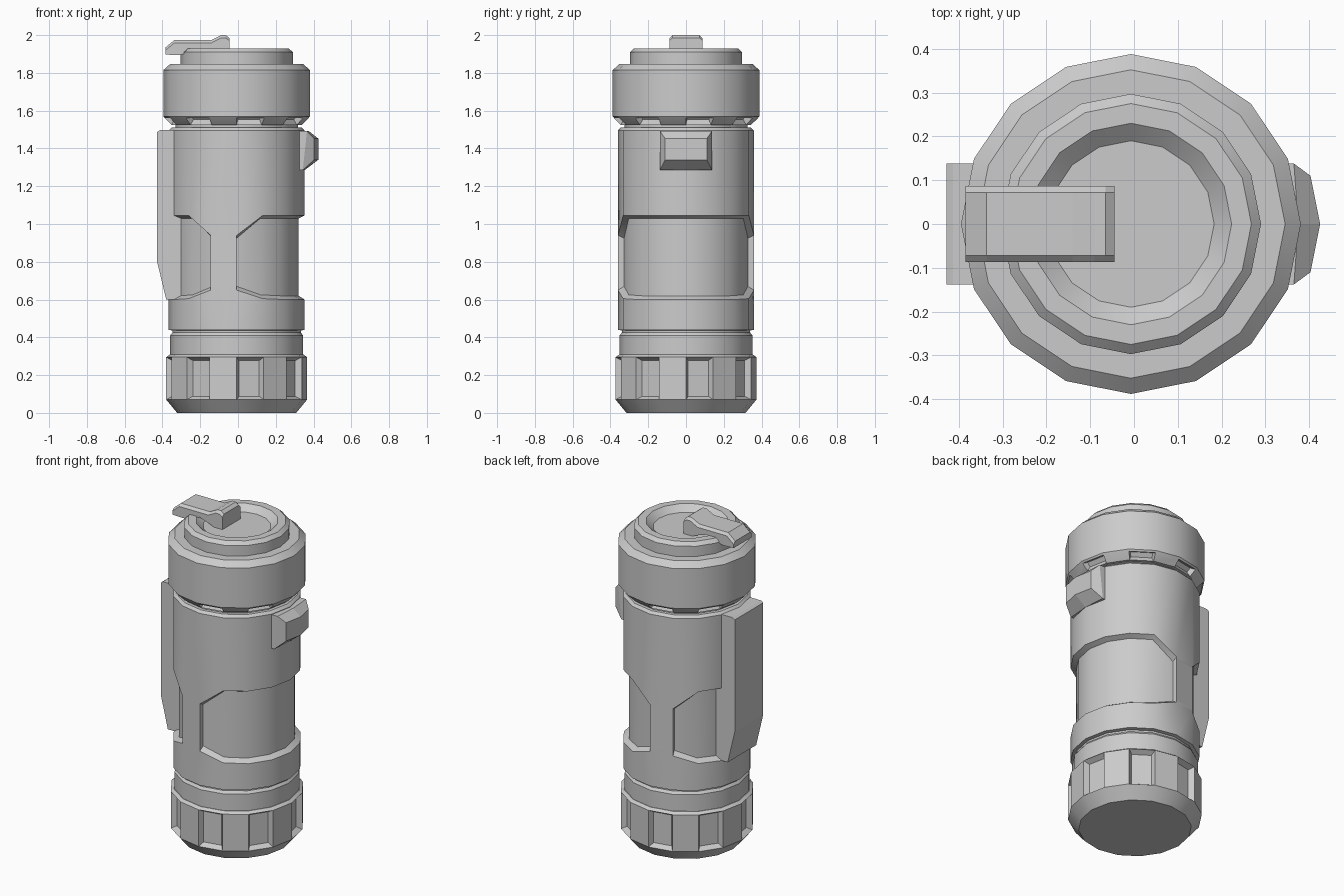
import bpy, bmesh, math

if "Cube" in bpy.data.objects:
    bpy.data.objects.remove(bpy.data.objects["Cube"])

CX, N = -0.007, 16          # axis of the canister, number of sides
STEP = 360 / N


def finish(name, bm, angle=30):
    bmesh.ops.remove_doubles(bm, verts=bm.verts, dist=0.0005)
    bmesh.ops.recalc_face_normals(bm, faces=bm.faces)
    for f in bm.faces:
        f.smooth = angle > 0
    for e in bm.edges:
        e.smooth = e.calc_face_angle(0) < math.radians(angle)
    me = bpy.data.meshes.new(name)
    bm.to_mesh(me)
    bm.free()
    ob = bpy.data.objects.new(name, me)
    bpy.context.collection.objects.link(ob)
    return ob


def polar(r, deg, z):
    a = math.radians(deg)
    return (CX + r * math.cos(a), r * math.sin(a), z)


def loft(bm, loops):
    """Skin closed loops of points and cap both ends; returns rows of faces."""
    rings = [[bm.verts.new(p) for p in loop] for loop in loops]
    n = len(rings[0])
    rows = [[bm.faces.new((a[i], a[(i + 1) % n], b[(i + 1) % n], b[i])) for i in range(n)]
            for a, b in zip(rings, rings[1:])]
    bm.faces.new(rings[0][::-1])
    bm.faces.new(rings[-1])
    return rows


def lathe(name, profile, pocket_row=None, thickness=0.0, depth=0.0):
    """16-sided turned part; every second face of one row may become a pocket."""
    bm = bmesh.new()
    rows = loft(bm, [[polar(r, k * STEP, z) for k in range(N)] for r, z in profile])
    bmesh.ops.recalc_face_normals(bm, faces=bm.faces)
    if pocket_row is not None:
        for f in rows[pocket_row][::2]:
            bmesh.ops.inset_region(bm, faces=[f], thickness=thickness,
                                   depth=-depth, use_even_offset=True)
    return finish(name, bm)


# Bottom grip with pockets on alternate sides
lathe("base_grip", [(0.315, 0), (0.373, 0.07), (0.373, 0.295), (0.355, 0.308), (0.33, 0.308)],
      1, 0.018, 0.03)

# Collar and groove above the grip
lathe("lower_collar", [(0.352, 0.30), (0.352, 0.41), (0.34, 0.425), (0.34, 0.45)])

# Main body: side panels sunk in, leaving one pillar at the front and one at the back
R_OUT, R_IN = 0.36, 0.328
columns = []                # angle, recess radius, panel bottom, panel top
for k in range(N):
    a = k * STEP
    edge = a in (90, 112.5, 247.5, 270)
    near = a in (67.5, 135, 225, 292.5)
    zb, zt = (0.65, 0.94) if edge else (0.605 if near else 0.60, 1.045)
    if not edge:
        columns.append((a, R_IN, zb, zt))
    elif a in (90, 247.5):  # panel ends here, pillar begins
        columns += [(a, R_IN, zb, zt), (a, R_OUT, zb, zt)]
    else:
        columns += [(a, R_OUT, zb, zt), (a, R_IN, zb, zt)]
bm = bmesh.new()
body_rows = [
    lambda r, b, t: (0.335, 0.435), lambda r, b, t: (R_OUT, 0.44),
    lambda r, b, t: (R_OUT, b), lambda r, b, t: (r, b + 0.02),
    lambda r, b, t: (r, t - 0.015), lambda r, b, t: (R_OUT, t),
    lambda r, b, t: (R_OUT, 1.495), lambda r, b, t: (0.345, 1.51)]
loops = []
for row in body_rows:
    loop = []
    for a, r, b, t in columns:
        rad, z = row(r, b, t)
        loop.append(polar(rad, a, z))
    loops.append(loop)
loft(bm, loops)
finish("body", bm)

# Neck and head with notched underside
lathe("neck", [(0.325, 1.49), (0.325, 1.56)])
lathe("head", [(0.31, 1.525), (0.345, 1.525), (0.38, 1.56), (0.388, 1.57), (0.388, 1.815),
               (0.352, 1.847), (0.28, 1.847)], 1, 0.01, 0.03)

# Stepped cap with a dished top
lathe("cap", [(0.297, 1.84), (0.297, 1.91), (0.275, 1.93), (0.23, 1.93), (0.19, 1.895)])

# Cranked lever on the cap: cross-sections along x with chamfered top edges
bm = bmesh.new()
W, C = 0.087, 0.015
sections = [(-0.385, 1.897, 1.934), (-0.337, 1.895, 1.974), (-0.305, 1.895, 1.974),
            (-0.20, 1.93, 1.974), (-0.14, 1.91, 1.974), (-0.09, 1.89, 2.0),
            (-0.065, 1.89, 2.0), (-0.045, 1.89, 1.985)]
loft(bm, [[(x, -W, b), (x, -W, t - C), (x, -W + C, t), (x, W - C, t), (x, W, t - C), (x, W, b)]
          for x, b, t in sections])
finish("lever", bm, 12)

# Long plate down the left side
bm = bmesh.new()
plate = [(-0.30, 1.497), (-0.413, 1.497), (-0.428, 1.487), (-0.428, 0.80), (-0.38, 0.60), (-0.30, 0.60)]
loft(bm, [[(x, y, z) for x, z in plate] for y in (-0.138, 0.138)])
finish("side_plate", bm, 8)

# Sloped stud on the right side, following the curve of the body
bm = bmesh.new()


def stud_loop(w, x_side, x_mid, zb, zt, lean=0.0):
    return [(x_side - lean, -w, zb), (x_mid - lean, 0, zb), (x_side - lean, w, zb),
            (x_side, w, zt), (x_mid, 0, zt), (x_side, -w, zt)]


loft(bm, [stud_loop(0.138, 0.29, 0.30, 1.285, 1.492),
          stud_loop(0.138, 0.365, 0.375, 1.285, 1.492, 0.022),
          stud_loop(0.11, 0.403, 0.425, 1.34, 1.452)])
finish("side_stud", bm, 8)
